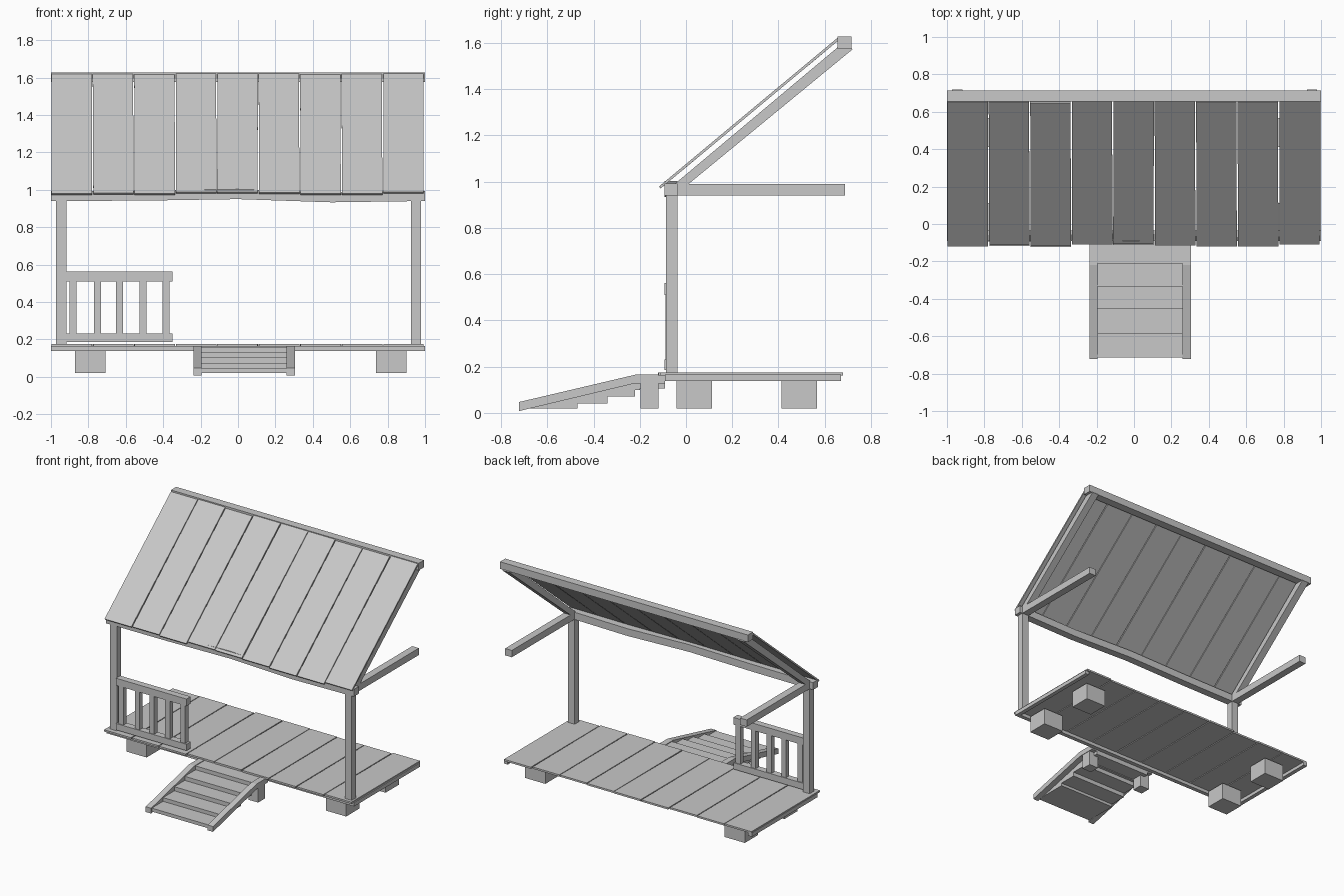
import bpy, math, random

if "Cube" in bpy.data.objects:
    bpy.data.objects.remove(bpy.data.objects["Cube"])

random.seed(4)
grey = bpy.data.materials.new("weathered_grey")
grey.diffuse_color = (0.58, 0.58, 0.58, 1)
grey.use_nodes = True
grey.node_tree.nodes["Principled BSDF"].inputs["Base Color"].default_value = grey.diffuse_color


def add_mesh(name, verts, faces):
    mesh = bpy.data.meshes.new(name)
    mesh.from_pydata(verts, [], faces)
    mesh.materials.append(grey)
    obj = bpy.data.objects.new(name, mesh)
    bpy.context.collection.objects.link(obj)
    return obj


def extrude_x(name, profile, x0, x1, skew=0.0):
    """Closed y-z profile (counter-clockwise seen from +x) swept from x0 to x1."""
    n = len(profile)
    ys = [p[0] for p in profile]
    mid, span = (min(ys) + max(ys)) / 2, max(ys) - min(ys)
    verts = [(x + skew * (y - mid) / span, y, z) for x in (x0, x1) for y, z in profile]
    faces = [tuple(reversed(range(n))), tuple(range(n, 2 * n))]
    faces += [(i, (i + 1) % n, n + (i + 1) % n, n + i) for i in range(n)]
    return add_mesh(name, verts, faces)


def box(name, x0, x1, y0, y1, z0, z1, skew=0.0):
    return extrude_x(name, [(y0, z0), (y1, z0), (y1, z1), (y0, z1)], x0, x1, skew)


# Foundation blocks
for x in (-0.79, 0.82):
    for y in (0.035, 0.49):
        box("foundation_block", x - 0.082, x + 0.082, y - 0.077, y + 0.077, 0.02, 0.142)

# Thin frame beneath the deck
for x in (-0.985, 0.985):
    box("deck_end_joist", x - 0.015, x + 0.015, -0.09, 0.67, 0.138, 0.166)
box("deck_front_joist", -0.97, 0.97, -0.09, -0.06, 0.138, 0.166)

# Deck boards and sloping roof boards with slightly uneven gaps
slope = (1.625 - 0.985) / 0.765
for i in range(9):
    x0, x1 = -0.997 + i * 0.2217, -0.997 + (i + 1) * 0.2217 - 0.006
    skew = 0 if i in (0, 8) else random.uniform(-0.004, 0.004)
    off = random.uniform(-0.008, 0.006)
    box("deck_board", x0, x1, -0.115 + off, 0.675 + off, 0.162, 0.175, skew)
    y0, y1 = -0.11 + off, 0.655 + off
    z0, z1 = 0.985 + off * slope, 1.622 + off * slope
    extrude_x("roof_board", [(y0, z0), (y0 + 0.008, z0 - 0.008),
                             (y1 + 0.008, z1 - 0.008), (y1, z1)], x0, x1, skew)

# Corner posts, side arms and rafters
for x in (-0.945, 0.951):
    a, b = x - 0.027, x + 0.027
    box("front_post", a, b, -0.086, -0.036, 0.165, 0.955)
    box("side_arm", a, b, -0.045, 0.688, 0.94, 0.99)
    extrude_x("rafter", [(-0.055, 0.985), (0.005, 0.985), (0.72, 1.572),
                         (0.688, 1.608)], a, b)

# Sagging front beam
xs = [-1, -0.5, 0, 0.5, 1]
sag = [0, 0.002, 0.01, -0.007, 0]
verts = []
for x, dz in zip(xs, sag):
    verts += [(x, y, z + dz) for y, z in
              ((-0.092, 0.94), (-0.036, 0.94), (-0.036, 0.993), (-0.092, 0.993))]
faces = [(3, 2, 1, 0), (16, 17, 18, 19)]
for s in range(4):
    for i in range(4):
        j = (i + 1) % 4
        faces.append((s * 4 + i, s * 4 + j, s * 4 + 4 + j, s * 4 + 4 + i))
add_mesh("front_beam", verts, faces)

# High roof beam
box("top_beam", -1, 1, 0.655, 0.715, 1.575, 1.627)

# Railing with five balusters
box("rail_top", -0.92, -0.35, -0.094, -0.046, 0.51, 0.562)
box("rail_bottom", -0.92, -0.35, -0.094, -0.046, 0.185, 0.232)
for x in (-0.883, -0.752, -0.634, -0.507, -0.384):
    box("baluster", x - 0.019, x + 0.019, -0.088, -0.052, 0.22, 0.52)

# Stair stringers and their support blocks
stringer = [(-0.722, 0.008), (-0.22, 0.128), (-0.09, 0.128), (-0.09, 0.165),
            (-0.22, 0.165), (-0.722, 0.047)]
for x in (-0.217, 0.282):
    extrude_x("stair_stringer", stringer, x - 0.022, x + 0.022)
    inner = x + (0.02 if x < 0 else -0.02)
    box("stair_support", inner - 0.038, inner + 0.038, -0.197, -0.12, 0.02, 0.13)

# Stair treads
for y0, y1, z0, z1 in ((-0.715, -0.47, 0.02, 0.045), (-0.585, -0.34, 0.04, 0.072),
                       (-0.455, -0.22, 0.07, 0.102), (-0.335, -0.20, 0.10, 0.132),
                       (-0.21, -0.09, 0.105, 0.16)):
    box("stair_tread", -0.196, 0.261, y0, y1, z0, z1)
